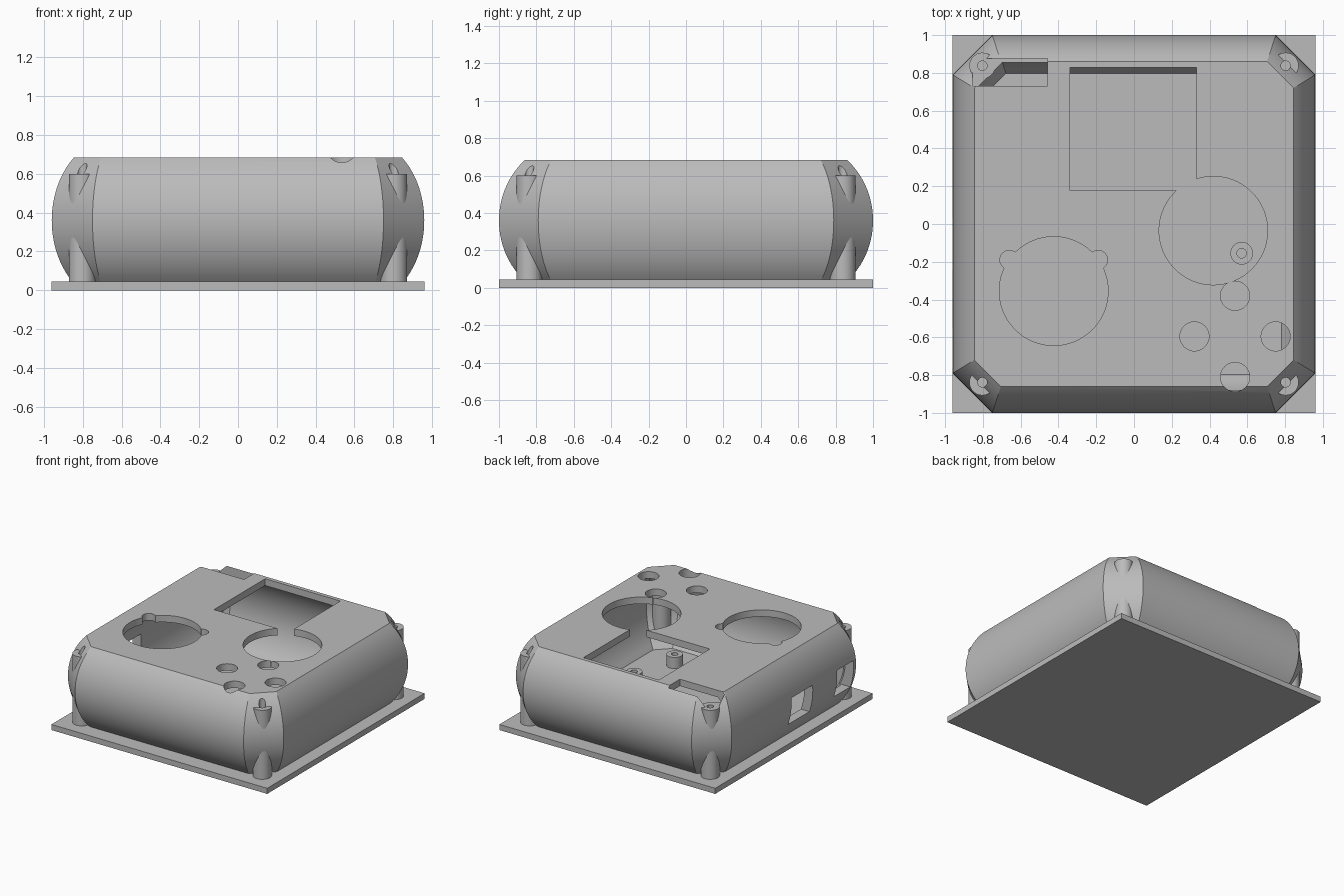
import bpy, bmesh, math
from mathutils import Matrix

if "Cube" in bpy.data.objects:
    bpy.data.objects.remove(bpy.data.objects["Cube"])

grey = bpy.data.materials.new("plain_grey")
grey.use_nodes = True
colour = (0.5, 0.5, 0.5, 1)
grey.diffuse_color = colour
grey.node_tree.nodes["Principled BSDF"].inputs["Base Color"].default_value = colour

FLOOR, TOP, MID, CEILING = 0.045, 0.685, 0.36, 0.63


def finish(name, bm):
    bmesh.ops.recalc_face_normals(bm, faces=bm.faces)
    mesh = bpy.data.meshes.new(name)
    bm.to_mesh(mesh)
    bm.free()
    mesh.materials.append(grey)
    obj = bpy.data.objects.new(name, mesh)
    bpy.context.collection.objects.link(obj)
    return obj


def box(name, x0, x1, y0, y1, z0, z1):
    bm = bmesh.new()
    bmesh.ops.create_cube(bm, size=1, matrix=Matrix.Translation(
        ((x0 + x1) / 2, (y0 + y1) / 2, (z0 + z1) / 2)) @ Matrix.Diagonal((x1 - x0, y1 - y0, z1 - z0, 1)))
    return finish(name, bm)


def cylinder(name, x, y, r, z0, z1, sides=48):
    bm = bmesh.new()
    bmesh.ops.create_cone(bm, cap_ends=True, segments=sides, radius1=r, radius2=r, depth=z1 - z0,
                          matrix=Matrix.Translation((x, y, (z0 + z1) / 2)))
    return finish(name, bm)


def cut(obj, cutter):
    cutter.hide_render = True
    mod = obj.modifiers.new("cut", "BOOLEAN")
    mod.operation, mod.solver, mod.object = "DIFFERENCE", "EXACT", cutter
    bpy.context.view_layer.objects.active = obj
    bpy.ops.object.modifier_apply(modifier=mod.name)
    bpy.data.objects.remove(cutter)


def smooth(obj):
    bpy.ops.object.select_all(action="DESELECT")
    obj.select_set(True)
    bpy.context.view_layer.objects.active = obj
    bpy.ops.object.shade_smooth_by_angle(angle=math.radians(30))


def bulged_body(name, z0, z1, inset, steps=24):
    """Eight-sided body whose walls follow a bulging arc."""
    bm = bmesh.new()
    rings = []
    for i in range(steps + 1):
        z = z0 + (z1 - z0) * i / steps
        h = min(abs(z - MID), 0.325)
        # circular bulge, 0 at the rims and 1 at mid height
        t = (math.sqrt(0.425 ** 2 - h * h) - 0.274) / 0.151
        ax, ay = 0.845 + 0.115 * t - inset, 0.86 + 0.14 * t - inset
        bx, by = 0.705 + 0.045 * t - inset * 0.41, 0.72 + 0.07 * t - inset * 0.41
        quarter = [(ax, by), (bx, ay)]
        pts = quarter + [(-x, y) for x, y in reversed(quarter)]
        pts += [(-x, -y) for x, y in pts]
        rings.append([bm.verts.new((x, y, z)) for x, y in pts])
    for low, high in zip(rings, rings[1:]):
        for k in range(8):
            n = (k + 1) % 8
            bm.faces.new((low[k], low[n], high[n], high[k]))
    bm.faces.new(rings[0])
    bm.faces.new(rings[-1])
    return finish(name, bm)


# Base plate
box("base_plate", -0.96, 0.96, -1, 1, 0, FLOOR)

# Hollow shell
shell = bulged_body("shell", FLOOR - 0.005, TOP, 0)
cut(shell, bulged_body("cavity", FLOOR - 0.02, CEILING, 0.075))

# Round openings in the lid
for x, y, r in [(-0.425, -0.355, 0.288), (0.42, -0.035, 0.287),
                (-0.66, -0.19, 0.05), (-0.19, -0.19, 0.05),
                (0.535, -0.38, 0.077), (0.535, -0.81, 0.077),
                (0.32, -0.595, 0.077), (0.75, -0.595, 0.077)]:
    cut(shell, cylinder("hole", x, y, r, 0.56, 0.8, 96 if r > 0.2 else 40))

# Screen window, corner slot and the two side ports
for dims in [(-0.338, 0.332, 0.178, 0.828, 0.5, 0.8),
             (-0.855, -0.457, 0.73, 0.875, 0.6, 0.8),
             (-1.1, -0.7, -0.24, 0.03, 0.18, 0.4),
             (-1.1, -0.7, -0.76, -0.55, 0.18, 0.4)]:
    cut(shell, box("opening", *dims))

# Corner screw posts, with the screw holes running through the shell
for sx, side in ((-1, "right"), (1, "left")):
    for sy, end in ((-1, "front"), (1, "back")):
        x, y = sx * 0.803, sy * 0.838
        post = cylinder(f"{end}_{side}_screw_post", x, y, 0.069, FLOOR - 0.005, 0.6)
        for part in (post, shell):
            cut(part, cylinder("screw_hole", x, y, 0.025, 0.3, 0.8, 24))
        smooth(post)
smooth(shell)

# Board standoffs on the floor
for i, (x, y) in enumerate([(0.57, -0.155), (0.5, -0.57)]):
    standoff = cylinder(f"standoff_{i + 1}", x, y, 0.06, FLOOR - 0.005, 0.135, 32)
    cut(standoff, cylinder("pilot_hole", x, y, 0.025, 0.06, 0.2, 24))
    smooth(standoff)
